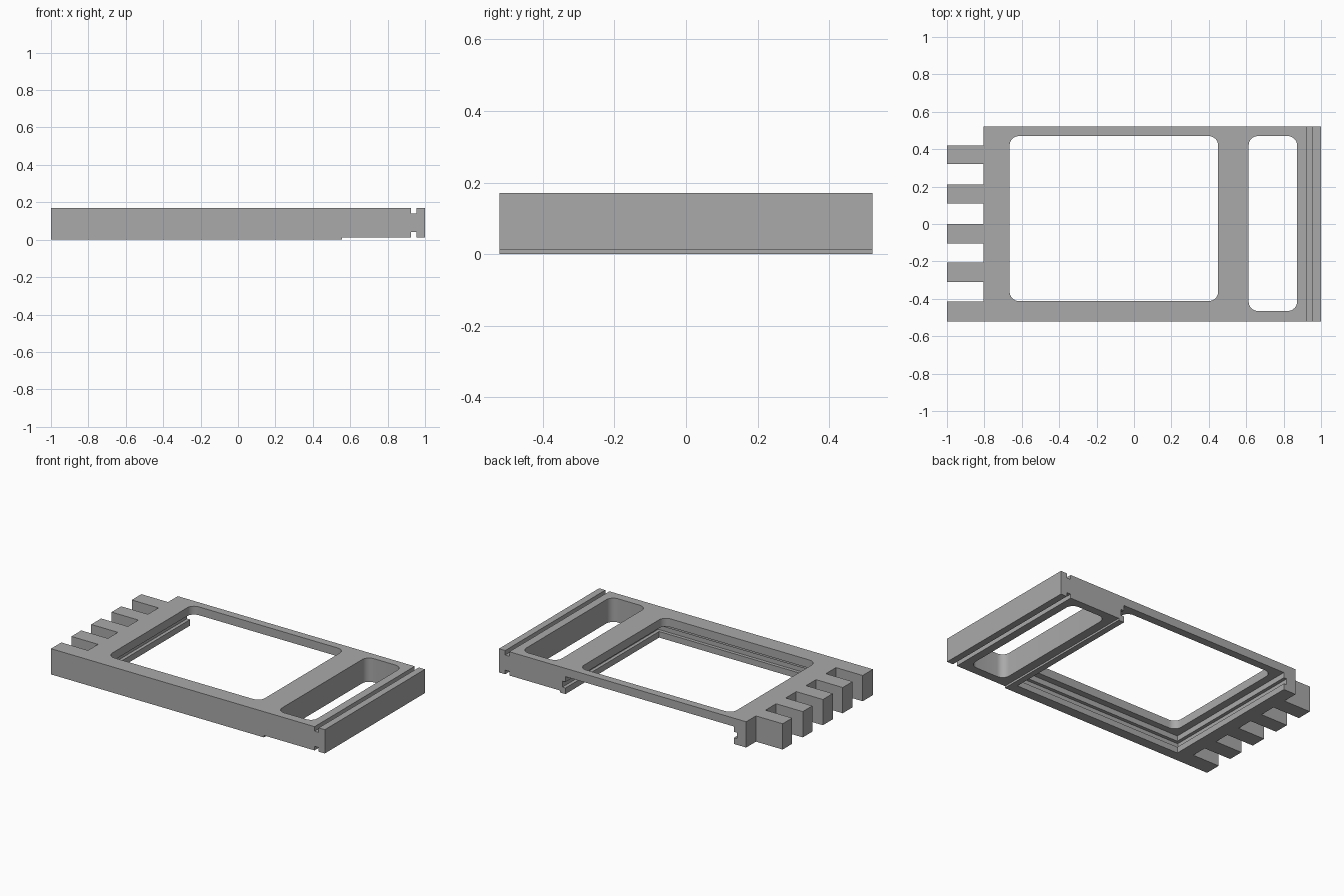
import bpy
import bmesh

default = bpy.data.objects.get("Cube")
if default:
    bpy.data.objects.remove(default, do_unlink=True)

grey = bpy.data.materials.new("mid grey")
grey.use_nodes = True
grey.diffuse_color = (0.4, 0.4, 0.4, 1)
grey.node_tree.nodes["Principled BSDF"].inputs["Base Color"].default_value = (0.4, 0.4, 0.4, 1)

H, W = 0.17, 0.522  # frame height and half width


def finish(bm, name):
    bmesh.ops.recalc_face_normals(bm, faces=bm.faces)
    mesh = bpy.data.meshes.new(name)
    bm.to_mesh(mesh)
    bm.free()
    mesh.materials.append(grey)
    obj = bpy.data.objects.new(name, mesh)
    bpy.context.collection.objects.link(obj)
    return obj


def extrude_profile(name, points):
    """Closed x-z outline swept across the full width."""
    bm = bmesh.new()
    face = bm.faces.new([bm.verts.new((x, -W, z)) for x, z in points])
    new = bmesh.ops.extrude_face_region(bm, geom=[face])["geom"]
    moved = [v for v in new if isinstance(v, bmesh.types.BMVert)]
    bmesh.ops.translate(bm, verts=moved, vec=(0, 2 * W, 0))
    return finish(bm, name)


def box(name, xs, ys, zs, radius=0):
    """Box between limits, with optional rounded upright edges."""
    bm = bmesh.new()
    bmesh.ops.create_cube(bm, size=1)
    for v in bm.verts:
        v.co = [lim[0] if c < 0 else lim[1] for c, lim in zip(v.co, (xs, ys, zs))]
    if radius:
        upright = [e for e in bm.edges if abs(e.verts[0].co.z - e.verts[1].co.z) > 0.01]
        bmesh.ops.bevel(bm, geom=upright, offset=radius, segments=8,
                        profile=0.5, affect='EDGES')
    return finish(bm, name)


def cut(target, cutter):
    cutter.hide_render = True
    mod = target.modifiers.new("cut", 'BOOLEAN')
    mod.operation = 'DIFFERENCE'
    mod.solver = 'EXACT'
    mod.object = cutter
    bpy.context.view_layer.objects.active = target
    bpy.ops.object.modifier_apply(modifier=mod.name)
    bpy.data.objects.remove(cutter, do_unlink=True)


# Body with stepped underside and paired grooves near the +x end
frame = extrude_profile("frame", [
    (-1, 0), (0.555, 0), (0.555, 0.013),
    (0.925, 0.013), (0.925, 0.04), (0.955, 0.04), (0.955, 0.013), (1, 0.013),
    (1, H), (0.955, H), (0.955, 0.14), (0.925, 0.14), (0.925, H), (-1, H)])

through = (-0.1, 0.3)

# Gaps between the end fingers
for y0, y1 in [(-0.415, -0.31), (-0.207, -0.103), (0, 0.11), (0.21, 0.32), (0.42, 0.6)]:
    cut(frame, box("finger_gap", (-1.1, -0.805), (y0, y1), through))

# Sliding pocket open to the back, with a groove round its three walls
cut(frame, box("pocket", (-0.715, 0.515), (-0.455, 0.6), (-0.1, 0.115)))
cut(frame, box("pocket_groove", (-0.737, 0.537), (-0.477, 0.6), (0.04, 0.08)))

# Rounded openings
cut(frame, box("large_window", (-0.665, 0.45), (-0.412, 0.47), through, 0.05))
cut(frame, box("small_window", (0.613, 0.872), (-0.465, 0.47), through, 0.05))

bpy.ops.object.select_all(action='DESELECT')
frame.select_set(True)
bpy.context.view_layer.objects.active = frame
bpy.ops.object.shade_smooth_by_angle()
